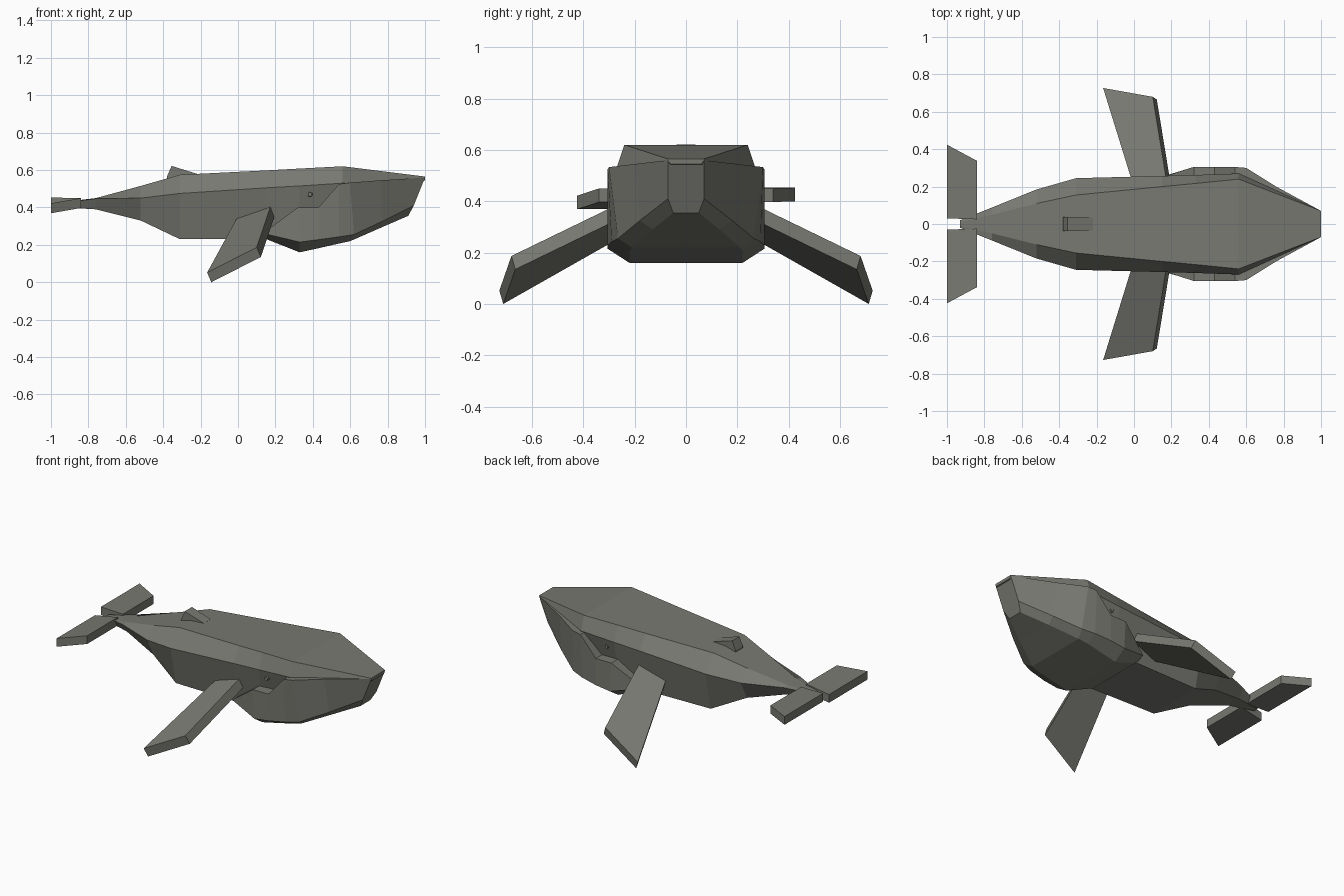
import bpy, bmesh

if "Cube" in bpy.data.objects:
    bpy.data.objects.remove(bpy.data.objects["Cube"])

grey = bpy.data.materials.new("whale grey")
grey.diffuse_color = (0.19, 0.19, 0.168, 1)
grey.use_nodes = True
grey.node_tree.nodes["Principled BSDF"].inputs["Base Color"].default_value = grey.diffuse_color


def make(name, verts, faces):
    me = bpy.data.meshes.new(name)
    me.from_pydata(verts, [], faces)
    bm = bmesh.new()
    bm.from_mesh(me)
    bmesh.ops.recalc_face_normals(bm, faces=bm.faces)
    bm.to_mesh(me)
    bm.free()
    me.materials.append(grey)
    ob = bpy.data.objects.new(name, me)
    bpy.context.collection.objects.link(ob)
    return ob


def loft(name, sections):
    """Each section is a half outline of (x, half width, z), mirrored in y."""
    rings = [[(x, -w, z) for x, w, z in s] + [(x, w, z) for x, w, z in reversed(s)]
             for s in sections]
    n = len(rings[0])
    faces = [[i * n + j, i * n + (j + 1) % n, (i + 1) * n + (j + 1) % n, (i + 1) * n + j]
             for i in range(len(rings) - 1) for j in range(n)]
    faces += [list(range(n)), list(range((len(rings) - 1) * n, len(rings) * n))]
    return make(name, [v for r in rings for v in r], faces)


def slab(name, top, offset, side):
    """Flat plate: four top corners plus the same corners shifted by offset."""
    low = [tuple(a + b for a, b in zip(v, offset)) for v in top]
    verts = [(x, y * side, z) for x, y, z in top + low]
    faces = [(0, 1, 2, 3), (4, 5, 6, 7)]
    faces += [(i, (i + 1) % 4, (i + 1) % 4 + 4, i + 4) for i in range(4)]
    return make(name, verts, faces)


# body: x, top z, top width, ridge z, ridge width, belly z, belly width
body = [(-0.93, .43, .01, .425, .02, .40, .015),
        (-0.76, .45, .05, .447, .088, .39, .05),
        (-0.52, .515, .11, .45, .185, .33, .12),
        (-0.31, .575, .155, .475, .245, .23, .19),
        (0.15, .598, .20, .505, .257, .23, .20),
        (0.33, .608, .217, .515, .262, .30, .22),
        (0.56, .62, .24, .53, .27, .40, .22),
        (1.0, .565, .07, .56, .07, .545, .06)]
loft("body", [[(x, tw, tz), (x, mw, mz), (x, bw, bz)]
              for x, tz, tw, mz, mw, bz, bw in body])

# lower jaw: lip edge, side edge, bottom edge
loft("lower_jaw", [
    [(.15, .25, .275), (.14, .25, .26), (.14, .19, .235)],
    [(.32, .305, .40), (.33, .305, .215), (.33, .22, .16)],
    [(.43, .305, .40), (.43, .305, .228), (.43, .22, .182)],
    [(.54, .305, .525), (.54, .29, .243), (.54, .22, .207)],
    [(.60, .30, .533), (.62, .265, .255), (.60, .21, .22)],
    [(.76, .20, .545), (.77, .18, .325), (.76, .13, .29)],
    [(1.0, .07, .56), (.94, .07, .41), (.91, .05, .355)]])

# dorsal fin: wedge tapering forwards
loft("dorsal_fin", [
    [(-.38, .037, .565), (-.38, .037, .53)],
    [(-.355, .037, .622), (-.36, .037, .53)],
    [(-.22, .035, .58), (-.22, .035, .55)]])

for side, label in ((-1, "near"), (1, "far")):
    # flippers
    slab("flipper_" + label,
         [(.177, .21, .415), (-.005, .21, .345), (-.165, .727, .052), (.10, .68, .187)],
         (.022, -.015, -.052), side)
    # tail flukes, near one drooping slightly at the back
    rear = .422 if side < 0 else .453
    slab("tail_fluke_" + label,
         [(-1, .03, rear), (-1, .424, rear), (-.84, .338, .45), (-.84, .025, .45)],
         (0, 0, -.053), side)
    # eyes
    bm = bmesh.new()
    bmesh.ops.create_cone(bm, cap_ends=True, segments=6, radius1=.016, radius2=.012, depth=.03)
    me = bpy.data.meshes.new("eye_" + label)
    bm.to_mesh(me)
    bm.free()
    me.materials.append(grey)
    eye = bpy.data.objects.new("eye_" + label, me)
    eye.location = (.385, side * .248, .47)
    eye.rotation_euler = (-side * 1.5708, 0, 0)
    bpy.context.collection.objects.link(eye)
